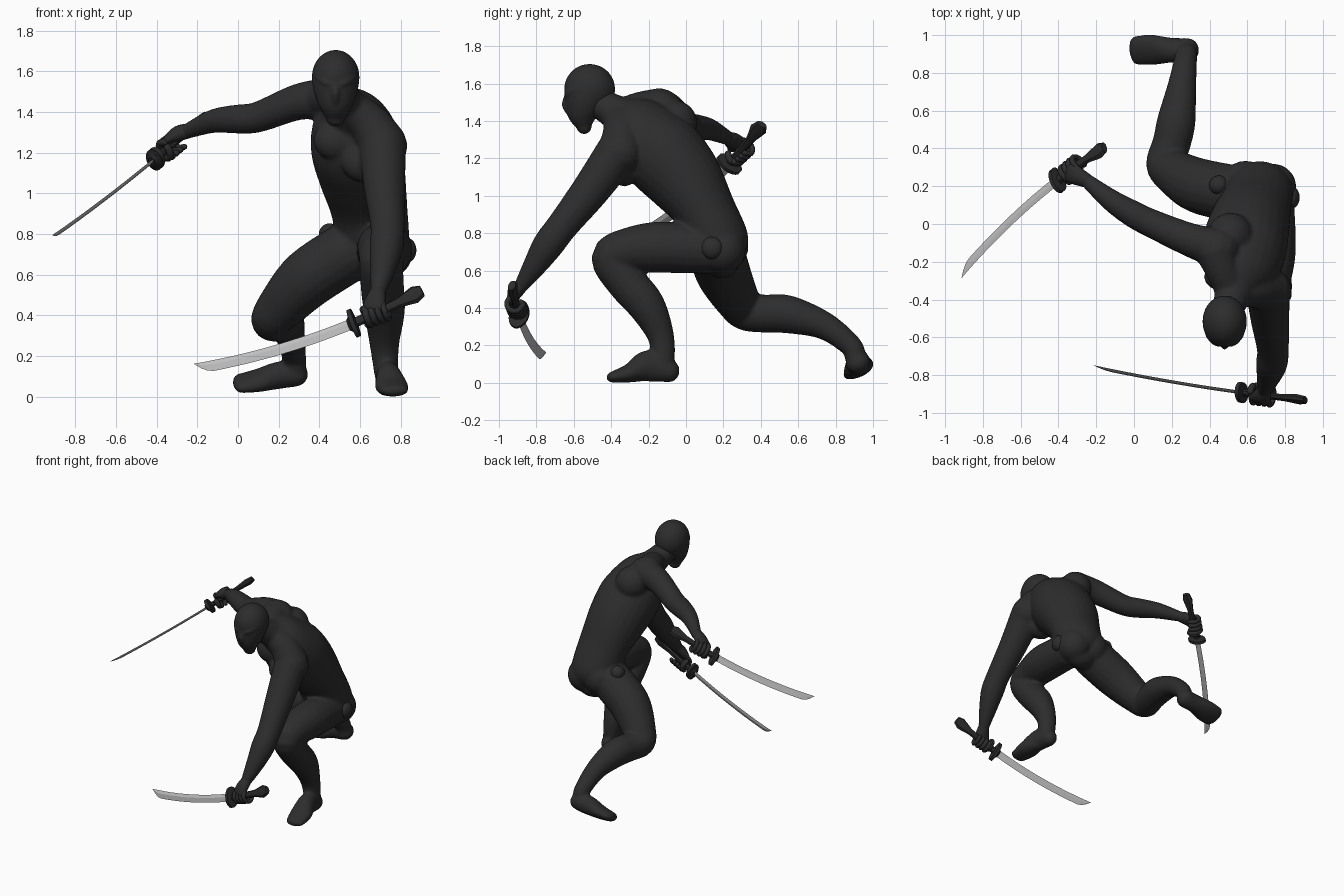
import bpy, bmesh, math
from mathutils import Vector as V, Matrix

if "Cube" in bpy.data.objects:
    bpy.data.objects.remove(bpy.data.objects["Cube"])


def material(name, c):
    m = bpy.data.materials.new(name)
    m.diffuse_color = (c, c, c, 1)
    m.use_nodes = True
    m.node_tree.nodes["Principled BSDF"].inputs["Base Color"].default_value = m.diffuse_color
    return m


SUIT = material("charcoal suit", 0.026)
GRIP = material("black grip", 0.024)
STEEL = material("pale steel", 0.52)


def finish(name, bm, mat, voxel=0, sharp=40):
    bmesh.ops.recalc_face_normals(bm, faces=bm.faces)
    me = bpy.data.meshes.new(name)
    bm.to_mesh(me)
    bm.free()
    me.materials.append(mat)
    ob = bpy.data.objects.new(name, me)
    bpy.context.collection.objects.link(ob)
    bpy.context.view_layer.objects.active = ob
    bpy.ops.object.select_all(action='DESELECT')
    ob.select_set(True)
    if voxel:  # fuse the overlapping volumes into one skin
        for p in me.polygons:
            p.use_smooth = True
        r = ob.modifiers.new("fuse", 'REMESH')
        r.mode = 'VOXEL'
        r.voxel_size = voxel
        r.use_smooth_shade = True
        s = ob.modifiers.new("soften", 'SMOOTH')
        s.factor = 0.5
        s.iterations = 10
    else:
        bpy.ops.object.shade_smooth_by_angle(angle=math.radians(sharp))
    return ob


def spline(pts, n):
    out = []
    for i in range(len(pts) - 1):
        a, b, c, d = (pts[max(i - 1, 0)], pts[i], pts[i + 1], pts[min(i + 2, len(pts) - 1)])
        for k in range(n):
            t = k / n
            out.append([0.5 * (2 * q + (r - p) * t + (2 * p - 5 * q + 4 * r - s) * t * t
                               + (3 * q - p - 3 * r + s) * t ** 3) for p, q, r, s in zip(a, b, c, d)])
    return out + [list(pts[-1])]


def tube(bm, pts, ref, ref2=None, n=5, seg=18, flat=False):
    """Loft of ellipses along x, y, z, radius[, second radius]."""
    pts = spline([tuple(p) if len(p) == 5 else (*p, p[3]) for p in pts], n)
    ref, ref2 = V(ref), V(ref2 or ref)
    rings, last = [], len(pts) - 1

    def ring(c, u, v, ru, rv):
        rings.append([bm.verts.new(c + u * ru * math.cos(a) + v * rv * math.sin(a))
                      for a in (2 * math.pi * k / seg for k in range(seg))])

    for i, p in enumerate(pts):
        c = V(p[:3])
        t = (V(pts[min(i + 1, last)][:3]) - V(pts[max(i - 1, 0)][:3])).normalized()
        u = ref.lerp(ref2, i / last)
        u = (u - t * u.dot(t)).normalized()
        v = t.cross(u)
        caps = [0] if flat or 0 < i < last else [0, 30, 55, 80]
        if i == 0:
            caps = caps[::-1]
        for a in caps:  # rounded ends
            a = math.radians(a)
            off = t * min(p[3], p[4]) * math.sin(a) * (-1 if i == 0 else 1)
            ring(c + off, u, v, p[3] * math.cos(a), p[4] * math.cos(a))
    for a, b in zip(rings, rings[1:]):
        for k in range(seg):
            bm.faces.new((a[k - 1], a[k], b[k], b[k - 1]))
    bm.faces.new(rings[0])
    bm.faces.new(rings[-1])


def ball(bm, c, r):
    r = r if isinstance(r, tuple) else (r, r, r)
    bmesh.ops.create_uvsphere(bm, u_segments=24, v_segments=16, radius=1,
                              matrix=Matrix.Translation(c) @ Matrix.Diagonal((*r, 1)))


# Torso, arms and legs fused into one smooth body
bm = bmesh.new()
tube(bm, [(.65, .19, .66, .14, .10), (.665, .175, .74, .175, .165), (.645, .10, .92, .19, .165),
          (.61, -.01, 1.09, .215, .205), (.58, -.14, 1.24, .225, .22), (.56, -.25, 1.37, .19, .16),
          (.53, -.35, 1.43, .11, .10), (.49, -.47, 1.50, .08, .08)],
     (1, 0, 0), (.8, -.4, -.45), seg=24)
ball(bm, (.59, .205, .73), .13)                       # buttocks
ball(bm, (.735, .195, .71), .125)
for c in ((.49, -.28, 1.26), (.63, -.33, 1.15)):      # chest muscles
    ball(bm, c, (.12, .08, .10))
ball(bm, (.51, -.06, 1.39), .12)                      # shoulder blade
tube(bm, [(.52, -.36, 1.43, .085), (.47, -.25, 1.465, .09), (.43, -.14, 1.468, .11)], (0, 0, 1))
tube(bm, [(.55, -.36, 1.42, .085), (.64, -.34, 1.345, .105), (.715, -.35, 1.235, .12)], (0, 1, 0))
tube(bm, [(.45, -.13, 1.46, .11), (.30, -.085, 1.45, .09), (.10, .0, 1.375, .076),
          (.0, .05, 1.365, .072), (-.12, .125, 1.355, .059), (-.25, .23, 1.305, .038)], (0, 0, 1))
tube(bm, [(.71, -.36, 1.24, .118), (.72, -.51, 1.03, .102), (.735, -.66, .84, .085),
          (.73, -.735, .74, .084), (.715, -.80, .64, .067), (.69, -.88, .52, .04)], (1, 0, 0))
# front leg and foot
tube(bm, [(.72, .12, .71, .128), (.72, -.13, .725, .138), (.71, -.30, .71, .122), (.705, -.40, .665, .108),
          (.71, -.315, .535, .107), (.72, -.21, .41, .10), (.72, -.135, .25, .072),
          (.73, -.12, .11, .06)], (1, 0, 0))
tube(bm, [(.73, -.09, .062, .057, .062), (.74, -.20, .09, .062, .086), (.755, -.30, .052, .082, .052),
          (.77, -.395, .03, .07, .03)], (1, 0, 0))
# back leg and foot
tube(bm, [(.54, .16, .71, .15), (.35, .20, .585, .147), (.22, .27, .45, .122), (.165, .32, .38, .102),
          (.20, .43, .37, .102), (.225, .55, .365, .102), (.255, .74, .305, .075),
          (.275, .88, .20, .06), (.28, .905, .14, .057)], (.18, -.07, -.23))
tube(bm, [(.285, .92, .11, .067, .06), (.20, .92, .105, .066, .068), (.10, .922, .08, .086, .05),
          (.01, .918, .065, .085, .036)], (0, .9, .42))
finish("body", bm, SUIT, .010)

# Hip joint buttons
bm = bmesh.new()
ball(bm, (.832, .14, .72), (.045, .06, .06))
ball(bm, (.45, .205, .80), .052)
finish("hip_joints", bm, SUIT)

# Masked head
bm = bmesh.new()
ball(bm, (.48, -.515, 1.57), (.118, .137, .135))
tube(bm, [(.48, -.545, 1.37, .048, .042), (.48, -.552, 1.43, .083, .083), (.48, -.54, 1.50, .108, .112),
          (.48, -.52, 1.57, .118, .132)], (1, 0, 0), seg=24)
tube(bm, [(.48, -.635, 1.54, .014), (.48, -.648, 1.49, .018), (.48, -.632, 1.45, .016)], (1, 0, 0))
for s in (-1, 1):  # slanted brow of the mask
    tube(bm, [(.48, -.638, 1.525, .014), (.48 + s * .05, -.63, 1.545, .016),
              (.48 + s * .09, -.59, 1.57, .014)], (0, 0, 1))
finish("head", bm, SUIT, .008)


def armed_hand(side, tip, pommel, bend, wrist, hand):
    tip, pommel, bend, wrist = V(tip), V(pommel), V(bend).normalized(), V(wrist)
    d = (pommel - tip).normalized()
    bend = (bend - d * bend.dot(d)).normalized()
    nrm = d.cross(bend)
    W, TH, BOW = .028, .006, .05
    tip = tip + bend * .02

    def at(t, b=0, n=0):
        return tip.lerp(pommel, t) + bend * (4 * t * (1 - t) * BOW + b) + nrm * n

    # Curved blade with a slanted point
    bm = bmesh.new()
    prev = None
    for i in range(29):
        t = .70 * i / 28
        grow = max(.02, min(1, t / .06) ** .7)
        edge = -W + 2 * W * grow
        mid = -W + W * .8 * grow
        ring = [bm.verts.new(at(t, -W)), bm.verts.new(at(t, mid, TH * grow)),
                bm.verts.new(at(t, edge)), bm.verts.new(at(t, mid, -TH * grow))]
        if prev:
            for k in range(4):
                bm.faces.new((prev[k - 1], prev[k], ring[k], ring[k - 1]))
        else:
            bm.faces.new(ring)
        prev = ring
    bm.faces.new(prev)
    finish(side + "_blade", bm, STEEL, sharp=20)

    # Guard
    bm = bmesh.new()
    tube(bm, [(*at(t), ru, rv) for t, ru, rv in ((.672, .03, .022), (.682, .04, .032), (.687, .075, .052),
                                                 (.705, .075, .052), (.709, .035, .028))],
         bend, n=1, flat=True)
    finish(side + "_guard", bm, GRIP)

    # Grip with flared pommel
    bm = bmesh.new()
    tube(bm, [(*at(t), ru, rv) for t, ru, rv in ((.70, .026, .019), (.80, .024, .018), (.90, .025, .018),
                                                 (.975, .046, .024), (1.01, .03, .02))],
         bend, n=1, seg=8, flat=True)
    finish(side + "_grip", bm, GRIP, sharp=30)

    # Fist: palm, four curled fingers and thumb
    bm = bmesh.new()
    c = at(.80)
    w = wrist - c
    w = (w - d * w.dot(d)).normalized()
    s = d.cross(w) * hand
    palm = c + w * .025 + s * .034
    tube(bm, [(*wrist, .039, .037), (*(wrist.lerp(palm, .5) + s * .006), .05, .036), (*palm, .058, .026)], d)

    def digit(off, a0, a1, r, rad):
        pts = []
        for k in range(5):
            a = math.radians(a0 + (a1 - a0) * k / 4)
            pts.append((*(c + d * off + (w * math.cos(a) + s * math.sin(a)) * rad), r))
        tube(bm, pts, d, n=3, seg=10)

    for k in range(4):
        digit(-.046 + k * .031, 40, 275, .0175 - .001 * k, .045)
    digit(-.060, 0, -150, .018, .04)
    finish(side + "_hand", bm, SUIT, sharp=60)


armed_hand("right", (-.915, -.28, .79), (-.165, .40, 1.375), (-.25, .75, -.55), (-.25, .23, 1.305), -1)
armed_hand("left", (-.215, -.75, .155), (.895, -.93, .515), (.25, -.35, -.9), (.69, -.88, .52), 1)
